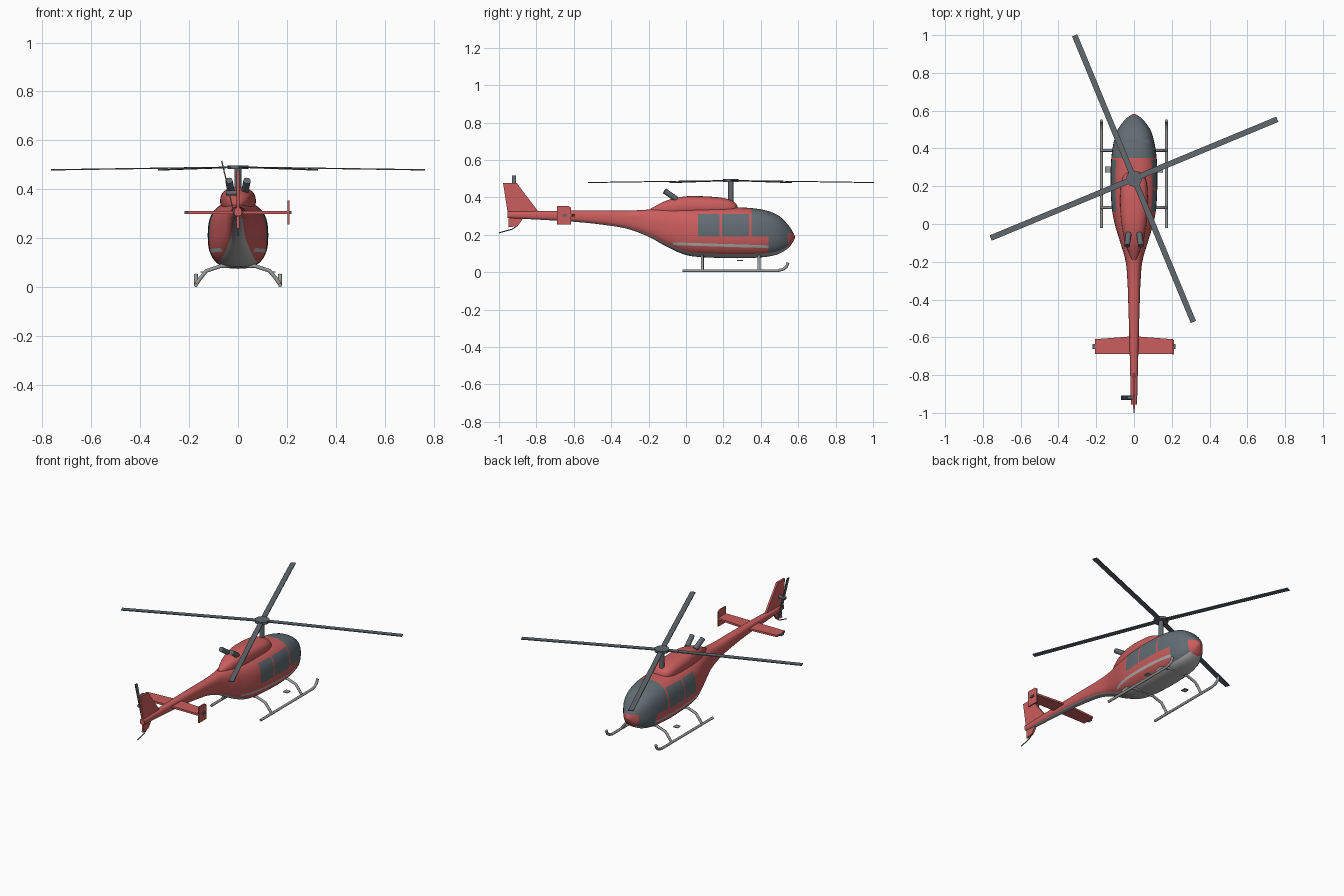
import bpy, bmesh, math
from mathutils import Vector

if "Cube" in bpy.data.objects:
    bpy.data.objects.remove(bpy.data.objects["Cube"])


def material(name, rgb):
    m = bpy.data.materials.new(name)
    m.use_nodes = True
    m.diffuse_color = (*rgb, 1)
    m.node_tree.nodes["Principled BSDF"].inputs["Base Color"].default_value = (*rgb, 1)
    return m


RED = material("red paint", (0.60, 0.11, 0.11))
GLASS = material("tinted glass", (0.12, 0.15, 0.17))
PALE = material("pale grey paint", (0.45, 0.45, 0.45))
METAL = material("skid metal", (0.33, 0.34, 0.34))
DARK = material("rotor grey", (0.12, 0.14, 0.155))


def finish(name, bm, mats, smooth=True):
    bmesh.ops.recalc_face_normals(bm, faces=bm.faces)
    me = bpy.data.meshes.new(name)
    bm.to_mesh(me)
    bm.free()
    ob = bpy.data.objects.new(name, me)
    bpy.context.collection.objects.link(ob)
    for m in mats:
        me.materials.append(m)
    if smooth:
        bpy.ops.object.select_all(action="DESELECT")
        ob.select_set(True)
        bpy.context.view_layer.objects.active = ob
        bpy.ops.object.shade_smooth_by_angle(angle=math.radians(40))
    return ob


def spline(stations, steps):
    """Smooth run of stations through the given ones."""
    v = [Vector(s) for s in stations]
    v = [v[0]] + v + [v[-1]]
    out = []
    for i in range(1, len(v) - 2):
        a, b, c, d = v[i - 1:i + 3]
        for k in range(steps):
            t = k / steps
            out.append(b + (c - a) * t / 2 + (a - b * 2.5 + c * 2 - d / 2) * t * t
                       + (b * 1.5 - a / 2 - c * 1.5 + d / 2) * t ** 3)
    return out + [v[-1]]


def loft(stations, power, segs=48, belly=0):
    """Skin rounded sections of (y, half width, bottom, top)."""
    bm = bmesh.new()
    rings = []
    for y, w, lo, hi in spline(stations, 5):
        ring = []
        for k in range(segs):
            a = 2 * math.pi * k / segs
            s, c = math.sin(a), -math.cos(a)
            x = w * math.copysign(abs(s) ** (2 / power), s)
            z = (lo + hi) / 2 + (hi - lo) / 2 * math.copysign(abs(c) ** (2 / power), c)
            ring.append(bm.verts.new((x, y, z)))
        rings.append(ring)
    for r, q in zip(rings, rings[1:]):
        for k in range(segs):
            f = bm.faces.new((r[k], r[(k + 1) % segs], q[(k + 1) % segs], q[k]))
            f.material_index = 2 if k < belly or k >= segs - belly else 0
    bm.faces.new(rings[0])
    bm.faces.new(rings[-1])
    return bm


def box(name, loc, size, mat, rot=(0, 0, 0)):
    bm = bmesh.new()
    bmesh.ops.create_cube(bm, size=1)
    bmesh.ops.scale(bm, vec=size, verts=bm.verts)
    ob = finish(name, bm, [mat], False)
    ob.location, ob.rotation_euler = loc, rot
    return ob


def rod(name, a, b, radius, mat, sides=20):
    a, b = Vector(a), Vector(b)
    bm = bmesh.new()
    bmesh.ops.create_cone(bm, cap_ends=True, segments=sides, radius1=radius,
                          radius2=radius, depth=(b - a).length)
    ob = finish(name, bm, [mat])
    ob.location = (a + b) / 2
    ob.rotation_euler = (b - a).to_track_quat("Z", "Y").to_euler()
    return ob


def pipe(name, points, radius, mat):
    cu = bpy.data.curves.new(name, "CURVE")
    cu.dimensions = "3D"
    cu.bevel_depth, cu.bevel_resolution, cu.use_fill_caps = radius, 3, True
    sp = cu.splines.new("POLY")
    sp.points.add(len(points) - 1)
    for p, co in zip(sp.points, points):
        p.co = (*co, 1)
    cu.materials.append(mat)
    ob = bpy.data.objects.new(name, cu)
    bpy.context.collection.objects.link(ob)


def plate(name, outline, offset, mat):
    """Extrude an outline along the offset, centred on it."""
    bm = bmesh.new()
    off = Vector(offset)
    f = bm.faces.new([bm.verts.new(Vector(p) - off / 2) for p in outline])
    new = bmesh.ops.extrude_face_region(bm, geom=[f])["geom"]
    bmesh.ops.translate(bm, vec=off, verts=[g for g in new if isinstance(g, bmesh.types.BMVert)])
    return finish(name, bm, [mat], False)


# Fuselage and tail boom, cut along the paint borders
hull = loft([(-.955, .016, .29, .324), (-.6, .025, .27, .33), (-.4, .031, .248, .33),
             (-.3, .035, .228, .33), (-.2, .044, .19, .335), (-.1, .072, .135, .342),
             (0, .102, .092, .345), (.1, .119, .08, .348), (.25, .124, .075, .348),
             (.36, .119, .077, .342), (.44, .106, .084, .327), (.5, .086, .1, .299),
             (.55, .05, .132, .248), (.573, .022, .165, .212), (.583, .004, .184, .19)],
            2.6, belly=5)
SLOPE = .0315
for y in (-.07, .065, .18, .192, .338, .35, .44, .545):
    bmesh.ops.bisect_plane(hull, geom=hull.verts[:] + hull.edges[:] + hull.faces[:],
                           plane_co=(0, y, 0), plane_no=(0, 1, 0))
for z, tilt in ((.19, 0), (.312, 0), (.21, 0), (.145, SLOPE), (.16, SLOPE)):
    bmesh.ops.bisect_plane(hull, geom=hull.verts[:] + hull.edges[:] + hull.faces[:],
                           plane_co=(0, -.07, z), plane_no=(0, tilt, 1))
for f in hull.faces:
    p = f.calc_center_median()
    level = p.z + SLOPE * (p.y + .07)
    window = .19 < p.z < .312 and (.065 < p.y < .18 or .192 < p.y < .338)
    canopy = p.y > .44 or (p.y > .35 and p.z > .19)
    if p.y > .545 and p.z < .21:
        f.material_index = 0
    elif f.material_index == 2:
        continue
    elif window or canopy:
        f.material_index = 1
    elif -.07 < p.y < .44 and .145 < level < .16:
        f.material_index = 2
finish("fuselage", hull, [RED, GLASS, PALE])

# Engine cowling and exhausts
finish("engine_cowling", loft([(-.19, .012, .31, .34), (-.1, .046, .3, .385), (0, .066, .3, .406),
                               (.1, .073, .3, .406), (.2, .07, .3, .397), (.255, .055, .3, .378),
                               (.275, .03, .31, .355)], 2.5, 32), [RED])
for side, word in ((1, "left"), (-1, "right")):
    rod(word + "_exhaust", (side * .028, -.05, .39), (side * .037, -.115, .435), .015, DARK)

# Main rotor
HUB_Y = .24
rod("rotor_mast", (0, HUB_Y, .36), (0, HUB_Y, .488), .015, DARK)
rod("rotor_hub", (0, HUB_Y, .482), (0, HUB_Y, .498), .042, DARK, 24)
for i in range(4):
    a = math.radians(22.5 + 90 * i)
    d = Vector((math.cos(a), math.sin(a), 0))
    box("rotor_blade_%d" % (i + 1), d * .426 + Vector((0, HUB_Y, .485)),
        (.79, .03, .005), DARK, (0, .0135, a))

# Tail fins, stabilizer and end plate
plate("upper_fin", [(0, -.978, .476), (0, -.904, .476), (0, -.79, .325), (0, -.952, .31)],
      (.012, 0, 0), RED)
plate("lower_fin", [(0, -.947, .3), (0, -.95, .24), (0, -.9, .247), (0, -.862, .3)],
      (.012, 0, 0), RED)
plate("stabilizer", [(-.207, -.688, .305), (.207, -.688, .305), (.207, -.61, .305),
                     (0, -.594, .305), (-.207, -.61, .305)], (0, 0, .012), RED)
plate("end_plate", [(.207, -.69, .255), (.207, -.615, .255), (.207, -.615, .345),
                    (.207, -.63, .355), (.207, -.69, .355)], (.008, 0, 0), RED)
for side, word in ((1, "left"), (-1, "right")):
    box(word + "_marker_light", (side * .213, -.648, .305), (.012, .026, .012), DARK)

# Tail rotor and tail skid rod
rod("tail_rotor_shaft", (-.05, -.92, .385), (.004, -.92, .385), .01, DARK)
box("tail_rotor_blade", (-.036, -.92, .385), (.005, .022, .27), DARK, (0, -.23, 0))
pipe("tail_guard", [(0, -.9, .25), (0, -.93, .23), (0, -1, .211)], .003, DARK)

# Landing skids, cross tubes and steps
for side, word in ((1, "left"), (-1, "right")):
    pipe(word + "_skid", [(side * .172, y, z) for y, z in
                          ((-.02, .008), (.49, .008), (.52, .016), (.538, .03), (.546, .052))],
         .008, METAL)
    box(word + "_step", (side * .138, .288, .062), (.03, .032, .005), METAL)
for y, word in ((.087, "rear"), (.39, "front")):
    half = [(.172, y, .01), (.155, y, .035), (.13, y, .066), (.07, y, .086)]
    pipe(word + "_cross_tube", half + [(-x, yy, z) for x, yy, z in reversed(half)], .008, METAL)
